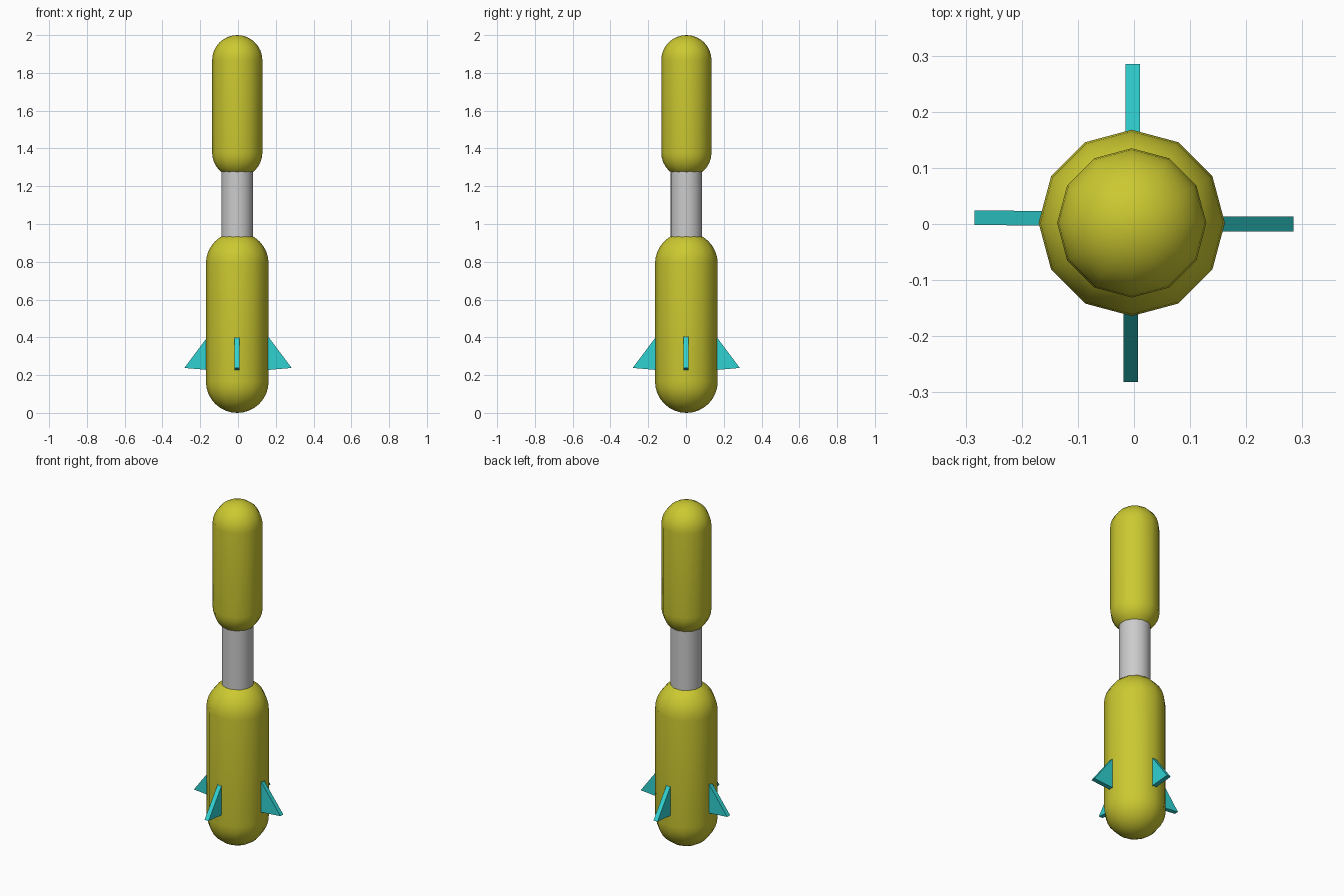
import bpy, bmesh
from math import sin, cos, pi, radians
from mathutils import Matrix, Vector

if "Cube" in bpy.data.objects:
    bpy.data.objects.remove(bpy.data.objects["Cube"])

CX, CY = -0.004, 0.002


def material(name, color):
    m = bpy.data.materials.new(name)
    m.diffuse_color = color
    m.use_nodes = True
    m.node_tree.nodes["Principled BSDF"].inputs["Base Color"].default_value = m.diffuse_color
    return m


olive = material("olive_paint", (0.6, 0.58, 0.03, 1))
teal = material("teal_paint", (0.03, 0.64, 0.64, 1))


def finish(bm, name, mat=None, smooth=None):
    bmesh.ops.recalc_face_normals(bm, faces=bm.faces)
    me = bpy.data.meshes.new(name)
    bm.to_mesh(me)
    bm.free()
    ob = bpy.data.objects.new(name, me)
    bpy.context.collection.objects.link(ob)
    if mat:
        me.materials.append(mat)
    if smooth:
        bpy.ops.object.select_all(action='DESELECT')
        bpy.context.view_layer.objects.active = ob
        ob.select_set(True)
        bpy.ops.object.shade_smooth_by_angle(angle=radians(smooth))
    return ob


def lathe(name, profile, sides, mat=None):
    """Spin (radius, z) points about the vertical axis."""
    bm = bmesh.new()
    verts = [bm.verts.new((r, 0, z)) for r, z in profile]
    edges = [bm.edges.new(pair) for pair in zip(verts, verts[1:])]
    bmesh.ops.spin(bm, geom=verts + edges, axis=(0, 0, 1), cent=(0, 0, 0),
                   angle=2 * pi, steps=sides, use_duplicate=False)
    bmesh.ops.remove_doubles(bm, verts=bm.verts, dist=1e-4)
    bmesh.ops.translate(bm, verts=bm.verts, vec=(CX, CY, 0))
    return finish(bm, name, mat, 40)


def capsule(name, r, z0, z1, rings=8):
    arc = [i * pi / 2 / rings for i in range(rings + 1)]
    low = [(r * sin(a), z0 + r - r * cos(a)) for a in arc]
    high = [(r * cos(a), z1 - r + r * sin(a)) for a in arc]
    return lathe(name, low + high, 12, olive)


# Two rounded bodies joined by a thin shaft
capsule("lower_body", 0.166, 0.0, 0.957)
capsule("upper_body", 0.133, 1.245, 2.0)
lathe("shaft", [(0, 0.90), (0.084, 0.90), (0.084, 1.31), (0, 1.31)], 24)


# Four triangular fins, each with a small sideways offset
def fin(name, angle, shift):
    profile = [(0.155, 0.410), (0.155, 0.227), (0.284, 0.238)]
    bm = bmesh.new()
    face = bm.faces.new([bm.verts.new((x, -0.013, z)) for x, z in profile])
    ext = bmesh.ops.extrude_face_region(bm, geom=[face], use_keep_orig=True)
    top = [g for g in ext["geom"] if isinstance(g, bmesh.types.BMVert)]
    bmesh.ops.translate(bm, verts=top, vec=(0, 0.026, 0))
    bm.transform(Matrix.Translation(Vector(shift)) @ Matrix.Rotation(radians(angle), 4, 'Z'))
    finish(bm, name, teal)


fin("right_fin", 0, (0, 0, 0))
fin("back_fin", 90, (-0.002, 0.001, 0))
fin("left_fin", 179.3, (0, 0.008, 0))
fin("front_fin", 270, (-0.006, 0.002, 0))
